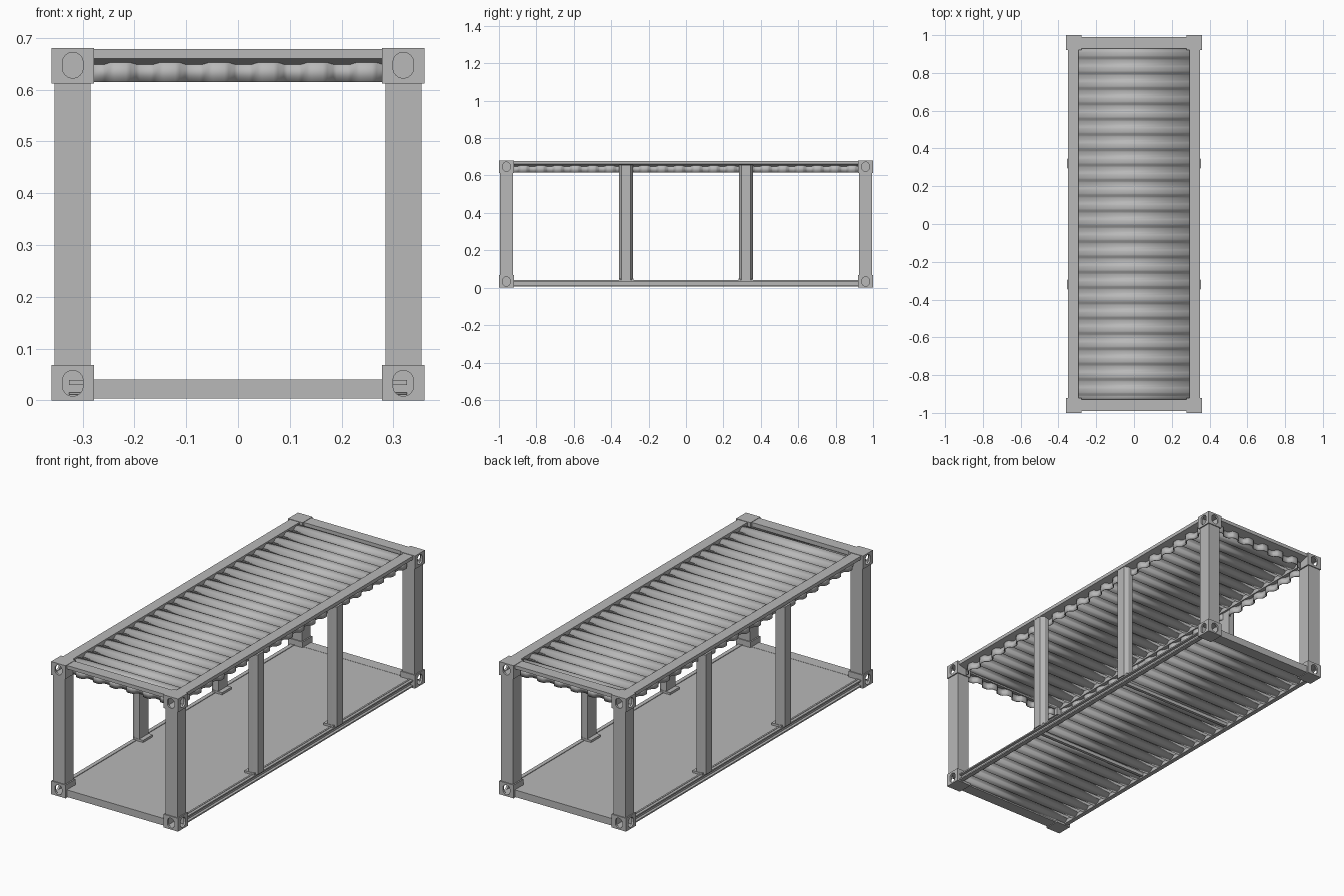
import bpy, bmesh, math
from mathutils import Vector

cube = bpy.data.objects.get("Cube")
if cube:
    bpy.data.objects.remove(cube, do_unlink=True)

paint = bpy.data.materials.new("container_grey")
paint.use_nodes = True
GREY = (0.48, 0.48, 0.48, 1)
paint.diffuse_color = GREY
paint.node_tree.nodes["Principled BSDF"].inputs["Base Color"].default_value = GREY

TOP = 0.68
scene = bpy.context.scene.collection
# Mirror centre shared by every repeated part
centre = bpy.data.objects.new("mirror_centre", None)
centre.location.z = TOP / 2
centre.hide_render = True
scene.objects.link(centre)


def add_mirror(obj, axes):
    if axes:
        mod = obj.modifiers.new("Mirror", 'MIRROR')
        mod.use_axis = ['x' in axes, 'y' in axes, 'z' in axes]
        mod.mirror_object = centre
        mod.use_mirror_merge = False


def prism(name, points, axis, lo, hi, mirror=""):
    """Extrude a closed outline along one axis; the outline uses the other two axes in order."""
    i = "xyz".index(axis)
    bm = bmesh.new()

    def place(p, d):
        co = list(p)
        co.insert(i, d)
        return bm.verts.new(co)

    a = [place(p, lo) for p in points]
    b = [place(p, hi) for p in points]
    bm.faces.new(a)
    bm.faces.new(b)
    for k in range(len(a)):
        n = (k + 1) % len(a)
        bm.faces.new((a[k], a[n], b[n], b[k]))
    bmesh.ops.recalc_face_normals(bm, faces=bm.faces)
    mesh = bpy.data.meshes.new(name)
    bm.to_mesh(mesh)
    bm.free()
    mesh.materials.append(paint)
    obj = bpy.data.objects.new(name, mesh)
    scene.objects.link(obj)
    add_mirror(obj, mirror)
    return obj


def box(name, x, y, z, mirror=""):
    outline = [(x[0], y[0]), (x[1], y[0]), (x[1], y[1]), (x[0], y[1])]
    return prism(name, outline, 'z', z[0], z[1], mirror)


def corrugated(name, start, along, across, wave, length, width, depth, count, mirror=""):
    """Thin sheet with a rounded trapezoid wave running along its length."""
    bm = bmesh.new()
    start, along, across, wave = map(Vector, (start, along, across, wave))
    steps = [(0, 0), (0.22, 0), (0.3, 0.15), (0.42, 0.85), (0.5, 1), (0.72, 1), (0.8, 0.85), (0.92, 0.15)]
    pitch = length / count
    profile = [((c + u) * pitch, w * depth) for c in range(count) for u, w in steps] + [(length, 0)]
    rows = []
    for u, w in profile:
        p = start + along * u + wave * w
        rows.append((bm.verts.new(p), bm.verts.new(p + across * width)))
    for r, s in zip(rows, rows[1:]):
        bm.faces.new((r[0], s[0], s[1], r[1]))
    mesh = bpy.data.meshes.new(name)
    bm.to_mesh(mesh)
    bm.free()
    mesh.materials.append(paint)
    mesh.shade_smooth()
    mesh.set_sharp_from_angle(angle=math.radians(40))
    obj = bpy.data.objects.new(name, mesh)
    scene.objects.link(obj)
    solid = obj.modifiers.new("Thickness", 'SOLIDIFY')
    solid.thickness = 0.004
    solid.offset = 0
    add_mirror(obj, mirror)


def oval(cx, cy, rx, ry, n=20):
    """Rounded slot outline."""
    straight = ry - rx
    pts = []
    for k in range(n):
        t = math.tau * (k + 0.5) / n
        pts.append((cx + rx * math.cos(t), cy + rx * math.sin(t) + math.copysign(straight, math.sin(t))))
    return pts


# Hollow corner fittings with a slot on each outer side
fitting = box("corner_fitting", (0.278, 0.36), (0.92, 1.0), (0.612, TOP))
cutters = [
    box("fitting_cavity", (0.288, 0.35), (0.93, 0.99), (0.62, 0.672)),
    prism("end_slot", oval(0.319, 0.647, 0.02, 0.025), 'y', 0.96, 1.02),
    prism("side_slot", oval(0.96, 0.647, 0.02, 0.025), 'x', 0.32, 0.38),
]
for cutter in cutters:
    cut = fitting.modifiers.new(cutter.name, 'BOOLEAN')
    cut.operation = 'DIFFERENCE'
    cut.solver = 'EXACT'
    cut.object = cutter
bpy.context.view_layer.update()
fitted = bpy.data.meshes.new_from_object(fitting.evaluated_get(bpy.context.evaluated_depsgraph_get()))
fitting.modifiers.clear()
fitting.data = fitted
for cutter in cutters:
    bpy.data.objects.remove(cutter, do_unlink=True)
add_mirror(fitting, "xyz")

# Corner posts
box("corner_post", (0.285, 0.354), (0.925, 0.995), (0.066, 0.614), "xy")

# Upper rails with a sloping underside
def rail_outline(outer, inner):
    return [(outer, 0.66), (outer, TOP - 0.002), (inner, TOP - 0.002), (inner, 0.645)]

prism("roof_end_rail", rail_outline(0.99, 0.93), 'x', -0.28, 0.28, "y")
prism("roof_side_rail", rail_outline(0.35, 0.295), 'y', -0.925, 0.925, "x")

# Corrugated roof and the short hanging wall strips
corrugated("roof_sheet", (-0.298, -0.932, 0.655), (0, 1, 0), (1, 0, 0), (0, 0, 1),
           1.864, 0.596, 0.013, 23)
corrugated("end_wall_strip", (-0.285, 0.94, 0.615), (1, 0, 0), (0, 0, 1), (0, 1, 0),
           0.57, 0.037, 0.02, 6, "y")
corrugated("side_wall_strip", (0.305, -0.925, 0.615), (0, 1, 0), (0, 0, 1), (1, 0, 0),
           1.85, 0.037, 0.02, 20, "x")

# Middle side posts with bevelled edges, standing on small feet
mid = 0.32
post = [(0.31, mid - 0.037), (0.335, mid - 0.037), (0.354, mid - 0.024),
        (0.354, mid + 0.024), (0.335, mid + 0.037), (0.31, mid + 0.037)]
prism("middle_post", post, 'z', 0.04, 0.655, "xy")
box("middle_post_foot", (0.287, 0.345), (mid - 0.039, mid + 0.039), (0.036, 0.05), "xy")

# Floor frame
box("floor_end_beam", (-0.29, 0.29), (0.93, 0.99), (0.004, 0.04), "y")
box("floor_side_rail", (0.325, 0.334), (-0.925, 0.925), (0.008, 0.042), "x")
box("side_rail_lower_lip", (0.325, 0.348), (-0.925, 0.925), (0.006, 0.013), "x")
box("side_rail_upper_lip", (0.325, 0.348), (-0.925, 0.925), (0.033, 0.04), "x")
box("floor_panel", (-0.326, 0.326), (-0.935, 0.935), (0.03, 0.039))
corrugated("floor_underside", (-0.326, -0.935, 0.013), (0, 1, 0), (1, 0, 0), (0, 0, 1),
           1.87, 0.652, 0.014, 23)
box("underside_joint", (-0.32, 0.32), (mid - 0.008, mid + 0.008), (0.008, 0.03), "y")
